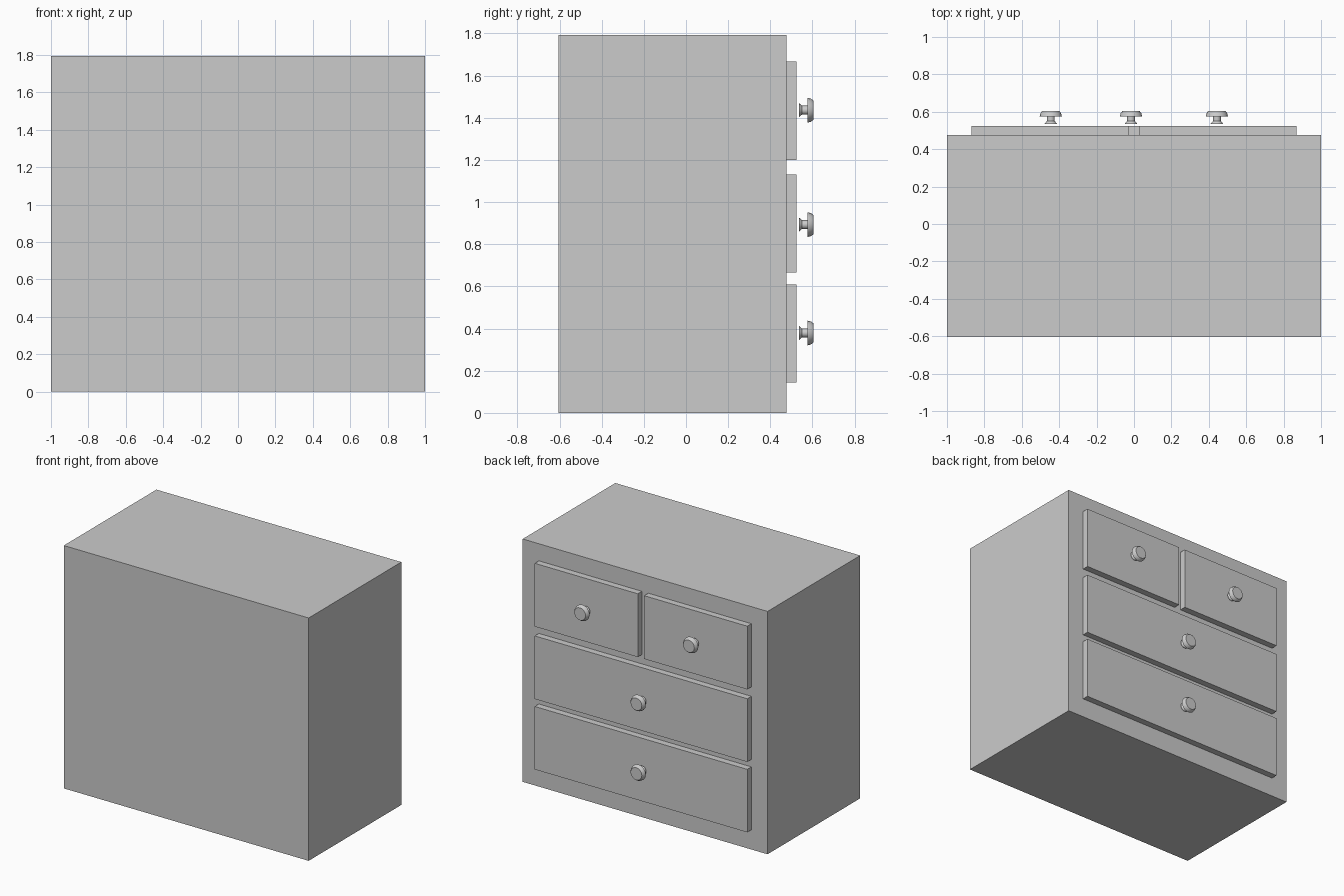
import bpy, bmesh, math

if "Cube" in bpy.data.objects:
    bpy.data.objects.remove(bpy.data.objects["Cube"])

FRONT = 0.477      # cabinet face carrying the drawers
DRAWER = 0.525     # outer face of the drawers


def box(name, x0, x1, y0, y1, z0, z1):
    bpy.ops.mesh.primitive_cube_add(size=1, location=((x0 + x1) / 2, (y0 + y1) / 2, (z0 + z1) / 2))
    ob = bpy.context.object
    ob.name = name
    ob.scale = (x1 - x0, y1 - y0, z1 - z0)
    bpy.ops.object.transform_apply(location=False, rotation=False, scale=True)
    return ob


def knob(name, x, z, sides=16):
    # turned profile as (radius, y): flared base, neck, tapered head
    profile = [(0.034, 0.535), (0.031, 0.539), (0.021, 0.550), (0.021, 0.576),
               (0.059, 0.576), (0.055, 0.592), (0.046, 0.604)]
    bm = bmesh.new()
    rings = []
    for r, y in profile:
        rings.append([bm.verts.new((r * math.cos(2 * math.pi * i / sides), y,
                                    r * math.sin(2 * math.pi * i / sides)))
                      for i in range(sides)])
    for a, b in zip(rings, rings[1:]):
        for i in range(sides):
            j = (i + 1) % sides
            bm.faces.new((a[i], a[j], b[j], b[i]))
    bm.faces.new(rings[0])
    bm.faces.new(rings[-1])
    bmesh.ops.recalc_face_normals(bm, faces=bm.faces[:])
    me = bpy.data.meshes.new(name)
    bm.to_mesh(me)
    bm.free()
    ob = bpy.data.objects.new(name, me)
    ob.location = (x, 0, z)
    bpy.context.collection.objects.link(ob)
    bpy.ops.object.select_all(action='DESELECT')
    ob.select_set(True)
    bpy.context.view_layer.objects.active = ob
    bpy.ops.object.shade_smooth_by_angle(angle=math.radians(35))
    return ob


# Cabinet body
box("cabinet_body", -1, 1, -0.604, FRONT, 0, 1.793)

# Drawer fronts with knobs: name, x range, z range, knob x, knob z
drawers = [
    ("upper_drawer_a", -0.868, -0.026, 1.200, 1.667, -0.445, 1.436),
    ("upper_drawer_b", 0.026, 0.868, 1.200, 1.667, 0.443, 1.436),
    ("middle_drawer", -0.868, 0.868, 0.665, 1.131, -0.016, 0.893),
    ("lower_drawer", -0.868, 0.868, 0.145, 0.610, -0.016, 0.379),
]
for name, x0, x1, z0, z1, kx, kz in drawers:
    box(name, x0, x1, FRONT, DRAWER, z0, z1)
    knob(name + "_knob", kx, kz)
